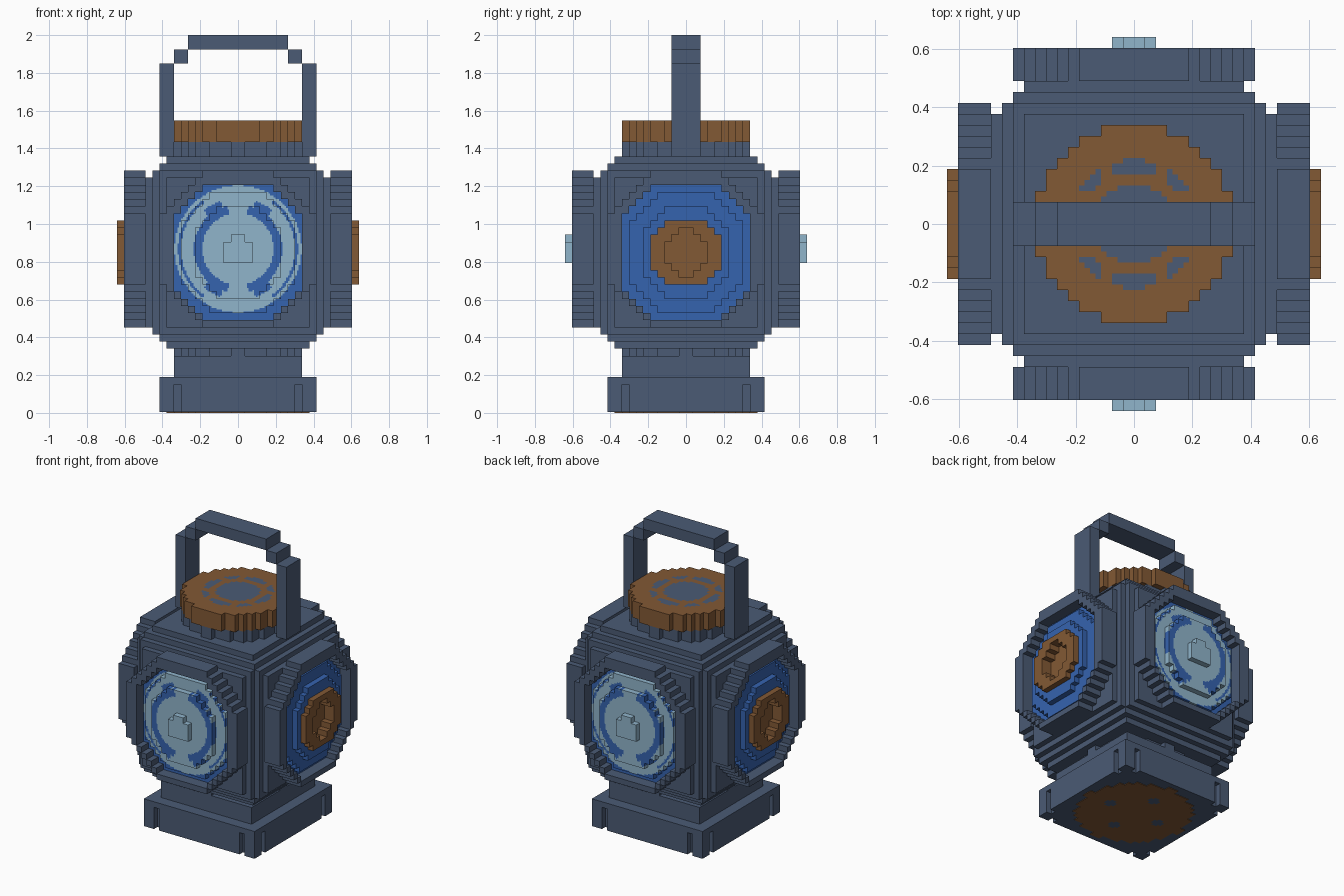
import bpy
import bmesh
from math import atan2, degrees, floor, hypot, radians
from mathutils import Matrix

V = 2 / 53       # block size
MID = 22.5       # height of the round windows, in blocks

if "Cube" in bpy.data.objects:
    bpy.data.objects.remove(bpy.data.objects["Cube"])


def material(name, rgb):
    m = bpy.data.materials.new(name)
    m.diffuse_color = (*rgb, 1)
    m.use_nodes = True
    m.node_tree.nodes["Principled BSDF"].inputs["Base Color"].default_value = (*rgb, 1)
    return m


slate = material("slate", (0.07, 0.104, 0.177))
blue = material("glass blue", (0.036, 0.125, 0.43))
pale = material("pale glass", (0.28, 0.46, 0.6))
brown = material("copper brown", (0.225, 0.1, 0.035))


def finish(name, bm, mats):
    bmesh.ops.scale(bm, vec=(V, V, V), verts=bm.verts)
    mesh = bpy.data.meshes.new(name)
    bm.to_mesh(mesh)
    bm.free()
    for m in mats:
        mesh.materials.append(m)
    ob = bpy.data.objects.new(name, mesh)
    bpy.context.collection.objects.link(ob)
    return ob


def box(name, x, y, z, mat=slate):
    """Box from (low, high) ranges in blocks."""
    bm = bmesh.new()
    size = [b - a for a, b in (x, y, z)]
    centre = [(a + b) / 2 for a, b in (x, y, z)]
    bmesh.ops.create_cube(bm, size=1, matrix=Matrix.Translation(centre) @ Matrix.Diagonal((*size, 1)))
    return finish(name, bm, [mat])


def slab(name, shape, d0, d1, mats, turn=None, rule=None, step=1):
    """Blocky plate: cells where shape(u, w) holds, pushed from d0 to d1.
    It lies flat, or stands on the wall that is turned from the front."""
    bm = bmesh.new()
    verts = {}

    def vert(i, j, d):
        if (i, j, d) not in verts:
            verts[i, j, d] = bm.verts.new((i * step, j * step, d))
        return verts[i, j, d]

    n = round(1 / step)
    cells = {(i, j) for i in range(-12 * n, 12 * n) for j in range(-12 * n, 36 * n)
             if shape(floor(i * step) + 0.5, floor(j * step) + 0.5)}
    for i, j in sorted(cells):
        index = rule((i + 0.5) * step, (j + 0.5) * step) if rule else 0
        ring = [(i, j), (i + 1, j), (i + 1, j + 1), (i, j + 1)]
        faces = [[vert(*p, d1) for p in ring], [vert(*p, d0) for p in reversed(ring)]]
        for k, (a, b) in enumerate(((0, -1), (1, 0), (0, 1), (-1, 0))):
            if (i + a, j + b) not in cells:
                p, q = ring[k], ring[(k + 1) % 4]
                faces.append([vert(*p, d0), vert(*q, d0), vert(*q, d1), vert(*p, d1)])
        for f in faces:
            bm.faces.new(f).material_index = index
    if turn is not None:
        m = Matrix.Rotation(radians(turn), 4, "Z") @ Matrix.Rotation(radians(90), 4, "X")
        bmesh.ops.transform(bm, matrix=m, verts=bm.verts)
    return finish(name, bm, mats)


def sym(h):
    return (-h, h)


def disc(r, mid=0):
    return lambda u, w: hypot(u, w - mid) < r


def octagon(half_u, half_w, cut, mid):
    return lambda u, w: (abs(u) < half_u and abs(w - mid) < half_w
                         and abs(u) + abs(w - mid) < cut)


# Foot with slots near its corners, and copper underside
def foot_shape(u, w):
    a, b = abs(u), abs(w)
    return max(a, b) < 11 and not (min(a, b) > 8 and min(a, b) < 9 and max(a, b) > 10)


def under_rule(u, w):
    a, b = abs(u), abs(w)
    return int(min(hypot(a - 5, b), hypot(a, b - 5)) < 1)


slab("foot", foot_shape, 0.1, 4, [slate])
box("foot_top", sym(11), sym(11), (4, 5))
slab("foot_underside", lambda u, w: True if hypot(u, w) < 9.6 else False, 0, 0.1,
     [brown, slate], rule=under_rule, step=0.5)
box("neck", sym(9), sym(9), (5, 8))
slab("neck_collar", disc(8.6), 8, 9, [slate])

# Rounded blocky body
box("body_core", sym(11), sym(11), (10, 35))
box("body_caps", sym(10), sym(10), (9, 36))
for k, (depth, width, low, high) in enumerate(((12, 11, 11, 34), (13, 10, 12, 33))):
    box(f"body_layer_x_{k}", sym(depth), sym(width), (low, high))
    box(f"body_layer_y_{k}", sym(width), sym(depth), (low, high))

# Windows: octagonal frame around a stepped glass dome on each wall
outer = octagon(11, 11, 15.2, 23)
opening = octagon(9, 9.5, 13.7, MID)
domes = [(opening, 13, 14), (octagon(8, 8.5, 12.2, MID), 14, 15),
         (octagon(6, 6.5, 9.2, MID), 15, 16)]
hub = disc(5, MID)
hub_hole = disc(3.2, MID)


def glass_rule(u, w):
    """0 is blue, 1 is pale: a disc and two rings with gaps."""
    r = hypot(u, w - 23)
    angle = degrees(atan2(abs(u), abs(w - 23)))
    if r < 5:
        return 1
    if r < (7.2 if 20 < angle < 42 else 6.2):
        return int(angle < 14)
    if 8 < r < 8.4 and angle > 35:
        return 0
    return int(r < 8.9)


def hub_ring(u, w):
    return hub(u, w) and not hub_hole(u, w)


for side, turn in (("front", 0), ("left", 90), ("back", 180), ("right", 270)):
    slab(f"{side}_frame", lambda u, w: outer(u, w) and not opening(u, w), 13, 16, [slate], turn)
    lens = side in ("front", "back")
    for k, (shape, d0, d1) in enumerate(domes):
        name = f"{side}_glass_{k}"
        if lens:
            slab(name, shape, d0, d1, [blue, pale], turn, glass_rule, 0.25)
        elif k < 2:
            slab(name, shape, d0, d1, [blue], turn)
        else:
            slab(name, lambda u, w: shape(u, w) and not hub(u, w), d0, d1, [blue], turn)
    if lens:
        slab(f"{side}_knob", lambda u, w: abs(u) < 2 and 21 < w < 24 or abs(u) < 1 and 21 < w < 25,
             16, 17, [pale], turn)
    else:
        slab(f"{side}_hub", hub_ring, 15, 17, [brown], turn)
        slab(f"{side}_hub_floor", hub_hole, 15, 15.1, [brown], turn)


# Round copper lid with inlaid slate ornament
def lid_rule(u, w):
    r = hypot(u, w)
    low = min(abs(u), abs(w))
    return int(r < 3.6 or (4.6 < r < 5.8 and not 2 < low < 2.8))


slab("lid_collar", disc(8.6), 36, 38, [slate])
slab("lid", disc(9), 38, 40.9, [brown])
slab("lid_ornament", disc(9), 40.9, 41, [brown, slate], rule=lid_rule, step=0.5)

# Stepped carrying handle
for side, s in (("left", 1), ("right", -1)):
    box(f"{side}_handle_post", sorted((9 * s, 11 * s)), sym(2), (36, 49))
    box(f"{side}_handle_step", sorted((7 * s, 9 * s)), sym(2), (49, 51))
box("handle_bar", sym(7), sym(2), (51, 53))
